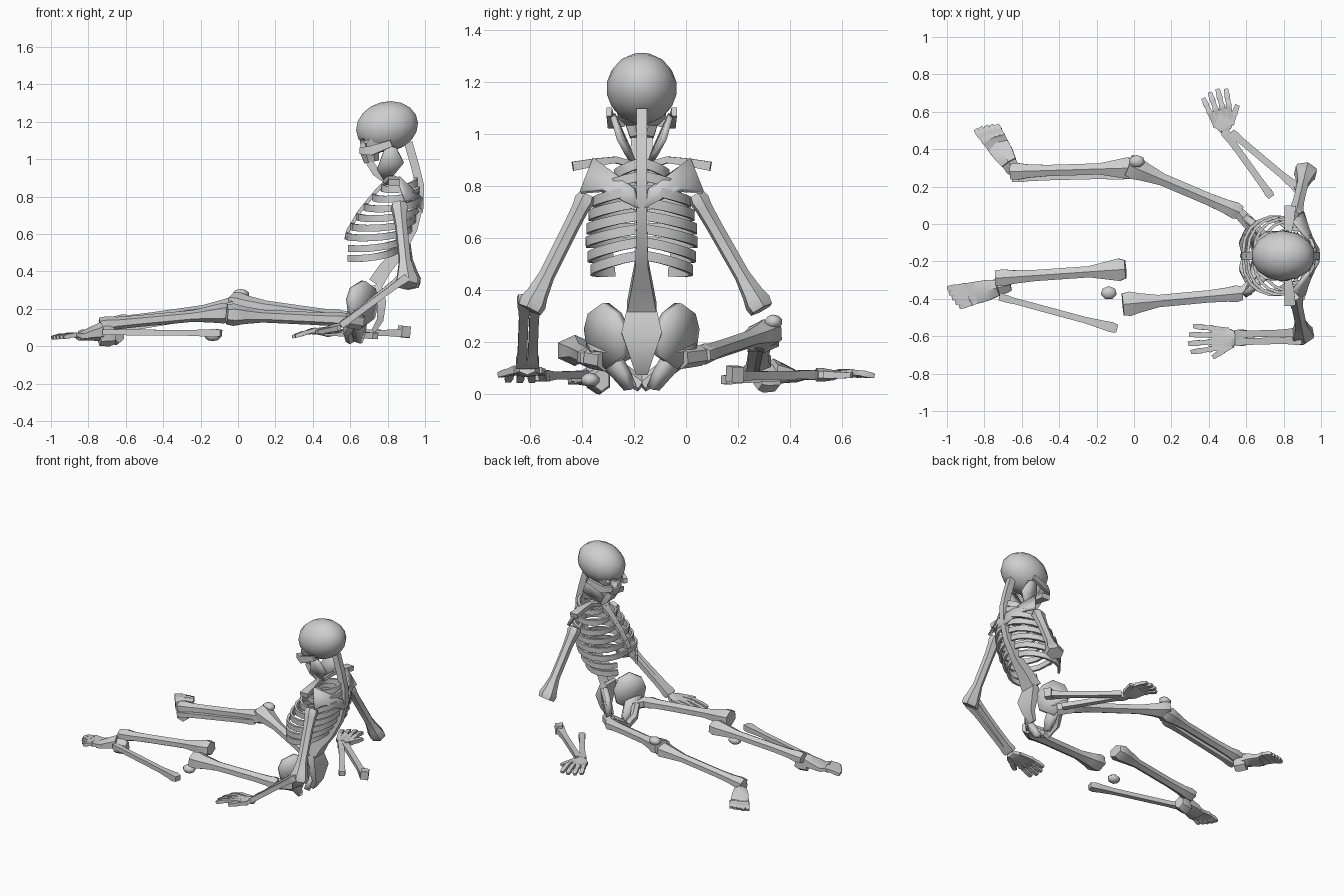
import bpy, bmesh, math
from mathutils import Vector as V

if "Cube" in bpy.data.objects:
    bpy.data.objects.remove(bpy.data.objects["Cube"])

BONE = bpy.data.materials.new("bone_grey")
BONE.use_nodes = True
BONE.diffuse_color = (0.62, 0.62, 0.62, 1)
BONE.node_tree.nodes["Principled BSDF"].inputs["Base Color"].default_value = (0.62, 0.62, 0.62, 1)
MID = -0.17          # y of the torso's plane of symmetry
UP = V((0, 0, 1))
SIDES = (("left", 1), ("right", -1))


def finish(bm, name, angle=35):
    bmesh.ops.recalc_face_normals(bm, faces=bm.faces)
    mesh = bpy.data.meshes.new(name)
    bm.to_mesh(mesh)
    bm.free()
    mesh.materials.append(BONE)
    ob = bpy.data.objects.new(name, mesh)
    bpy.context.collection.objects.link(ob)
    bpy.ops.object.select_all(action="DESELECT")
    ob.select_set(True)
    bpy.context.view_layer.objects.active = ob
    bpy.ops.object.shade_smooth_by_angle(angle=math.radians(angle))
    return ob


def loft(name, pts, sizes, sides=4, up=UP):
    """Tube through pts; each size is (width across, height along up)."""
    bm = bmesh.new()
    pts = [V(p) for p in pts]
    rings = []
    grow = 1 / math.cos(math.pi / sides)
    for i, p in enumerate(pts):
        t = (pts[min(i + 1, len(pts) - 1)] - pts[max(i - 1, 0)]).normalized()
        across = t.cross(V(up)).normalized()
        over = across.cross(t)
        w, h = sizes[i]
        ring = []
        for k in range(sides):
            a = 2 * math.pi * (k + 0.5) / sides
            ring.append(bm.verts.new(p + across * (w / 2 * grow * math.cos(a)) + over * (h / 2 * grow * math.sin(a))))
        rings.append(ring)
    for r, s in zip(rings, rings[1:]):
        for k in range(sides):
            bm.faces.new((r[k], r[(k + 1) % sides], s[(k + 1) % sides], s[k]))
    bm.faces.new(rings[0])
    bm.faces.new(rings[-1])
    return finish(bm, name)


def long_bone(name, a, b, end_a, shaft, end_b, sides=6, flat=0.8):
    """Straight bone with flared ends."""
    a, b = V(a), V(b)
    stops = ((0, end_a * 0.8), (0.05, end_a), (0.12, end_a * 0.85), (0.28, shaft), (0.7, shaft),
             (0.86, end_b * 0.8), (0.94, end_b), (1, end_b * 0.9))
    return loft(name, [a.lerp(b, t) for t, _ in stops], [(w, max(w * flat, shaft * 0.9)) for _, w in stops], sides)


def plate(name, pts, thick):
    """Thin bone blade: a fan about the centre, thickened."""
    bm = bmesh.new()
    vs = [bm.verts.new(p) for p in pts]
    mid = bm.verts.new(sum((V(p) for p in pts), V()) / len(pts))
    for i, v in enumerate(vs):
        bm.faces.new((v, vs[(i + 1) % len(vs)], mid))
    ob = finish(bm, name)
    mod = ob.modifiers.new("thickness", "SOLIDIFY")
    mod.thickness, mod.offset = thick, 0
    return ob


def ellipsoid(name, centre, radii, tilt=0, seg=14, rings=9):
    bm = bmesh.new()
    bmesh.ops.create_uvsphere(bm, u_segments=seg, v_segments=rings, radius=1)
    for v in bm.verts:
        v.co = V((v.co.x * radii[0], v.co.y * radii[1], v.co.z * radii[2]))
        x, z = v.co.x, v.co.z
        v.co.x = x * math.cos(tilt) - z * math.sin(tilt)
        v.co.z = x * math.sin(tilt) + z * math.cos(tilt)
        v.co += V(centre)
    return finish(bm, name, 60)


def digits(name, root, tip, width, thick, count, spread, lengths, s):
    """Fan of jointed metacarpals and fingers (or toes); s picks the thumb side."""
    root, tip = V(root), V(tip)
    ahead = tip - root
    size = ahead.length
    side = ahead.cross(UP).normalized() * s
    ahead.normalize()
    for i in range(count):
        f = 1 - 2 * i / (count - 1)
        a = root + side * (f * width * 0.36) + ahead * size * 0.16
        d = (ahead + side * (f * spread)).normalized()
        stops = (0, 0.1, 0.44, 0.5, 0.56, 0.72, 0.76, 0.96, 1)
        fat = (1, 0.9, 0.9, 1.15, 0.9, 0.9, 1.05, 0.85, 0.7)
        pts = [a + d * (t * size * 0.84 * lengths[i]) + UP * (0.012 * math.sin(t * math.pi)) for t in stops]
        loft(f"{name}_{i + 1}", pts, [(thick * k, thick * k * 0.8) for k in fat])


# Skull: cranium, face, cheeks and jaw
cranium = ellipsoid("cranium", (0.797, MID, 1.174), (0.172, 0.136, 0.134), math.radians(15))
face = loft("face", [(0.76, MID, 1.13), (0.71, MID, 1.07), (0.705, MID, 1.03), (0.715, MID, 0.985)],
            [(0.2, 0.15), (0.18, 0.13), (0.12, 0.10), (0.09, 0.08)], 8, (1, 0, 0.4))
for label, s in SIDES:
    socket = ellipsoid("socket", (0.645, MID + s * 0.053, 1.07), (0.05, 0.035, 0.032), 0.6)
    for ob in (cranium, face):
        cut = ob.modifiers.new("socket", "BOOLEAN")
        cut.operation, cut.object = "DIFFERENCE", socket
        bpy.context.view_layer.objects.active = ob
        bpy.ops.object.modifier_apply(modifier=cut.name)
    bpy.data.objects.remove(socket)
    y = lambda off: MID + s * off
    loft(label + "_cheekbone", [(0.66, y(0.075), 1.045), (0.71, y(0.118), 1.045), (0.82, y(0.125), 1.085)],
         [(0.03, 0.035), (0.022, 0.05), (0.02, 0.035)])
    plate(label + "_jaw_ramus", [(0.79, y(0.112), 1.075), (0.845, y(0.108), 1.06), (0.885, y(0.085), 0.98),
                                 (0.84, y(0.055), 0.925), (0.785, y(0.03), 0.885), (0.745, y(0.055), 0.95)], 0.022)
loft("chin", [(0.79, MID, 0.885), (0.74, MID, 0.93), (0.70, MID, 0.985)],
     [(0.06, 0.03), (0.085, 0.045), (0.08, 0.035)], 4, (0.75, 0, 0.65))

# Spine and sternum
loft("spine", [(0.91, MID, 1.09), (0.945, MID, 0.97), (0.972, MID, 0.86), (0.97, MID, 0.76), (0.935, MID, 0.63),
               (0.86, MID, 0.5), (0.79, MID, 0.42), (0.735, MID, 0.335)],
     [(0.04, 0.045)] * 4 + [(0.042, 0.05), (0.05, 0.06), (0.08, 0.07), (0.112, 0.08)], 4, (1, 0, 0))
loft("sternum", [(0.785, MID, 0.875), (0.74, MID, 0.83), (0.65, MID, 0.72), (0.59, MID, 0.62), (0.575, MID, 0.57)],
     [(0.07, 0.02), (0.05, 0.02), (0.045, 0.02), (0.04, 0.02), (0.02, 0.015)], 4, (1, 0, 0))


def pick(values, t):
    """Linear interpolation through evenly spaced values."""
    u = t * (len(values) - 1)
    i = min(int(u), len(values) - 2)
    return values[i] + (values[i + 1] - values[i]) * (u - i)


# Rib cage: every rib slopes down and forward
COUNT = 8
for i in range(COUNT):
    t = i / (COUNT - 1)
    back, front = pick((0.955, 0.97, 0.955, 0.92, 0.86), t), pick((0.77, 0.69, 0.62, 0.575, 0.575), t)
    half = pick((0.1, 0.18, 0.205, 0.21, 0.19), t)
    high, low = 0.89 - 0.355 * t, 0.85 - 0.365 * t
    reach = 0.84 if i > COUNT - 3 else 1
    for label, s in SIDES:
        path = []
        for k in range(10):
            a = math.pi * reach * k / 9
            path.append(((back + front) / 2 + (back - front) / 2 * math.cos(a),
                         MID + s * half * math.sin(a) ** 0.8, high + (low - high) * k / 9 - 0.03 * math.sin(a)))
        loft(f"{label}_rib_{i + 1}", path, [(0.016, 0.037)] * 10)

# Shoulder girdle and pelvis, mirrored about the torso plane
for label, s in SIDES:
    y = lambda off: MID + s * off
    loft(label + "_clavicle", [(0.79, y(0.015), 0.875), (0.82, y(0.1), 0.9), (0.83, y(0.18), 0.89), (0.835, y(0.265), 0.875)],
         [(0.035, 0.025), (0.035, 0.025), (0.05, 0.03), (0.06, 0.035)])
    plate(label + "_scapula", [(0.855, y(0.183), 0.905), (0.9, y(0.235), 0.775), (0.93, y(0.15), 0.785),
                               (0.98, y(0.01), 0.715), (0.983, y(0.03), 0.79)], 0.022)
    plate(label + "_ilium", [(0.74, y(0.055), 0.24), (0.725, y(0.09), 0.31), (0.67, y(0.14), 0.35), (0.61, y(0.195), 0.31),
                             (0.59, y(0.21), 0.25), (0.60, y(0.2), 0.18), (0.65, y(0.13), 0.1), (0.72, y(0.06), 0.15)], 0.035)
    plate(label + "_ischium", [(0.61, y(0.2), 0.2), (0.62, y(0.15), 0.12), (0.635, y(0.06), 0.02), (0.65, y(0.03), 0.025),
                               (0.67, y(0.055), 0.08), (0.68, y(0.1), 0.16)], 0.04)
    loft(label + "_pubis", [(0.62, y(0.14), 0.13), (0.585, y(0.07), 0.08), (0.6, y(0.0), 0.035)],
         [(0.05, 0.06), (0.045, 0.06), (0.045, 0.05)], 6)
loft("sacrum", [(0.74, MID, 0.33), (0.768, MID, 0.235), (0.76, MID, 0.14), (0.725, MID, 0.08)],
     [(0.11, 0.05), (0.155, 0.05), (0.085, 0.035), (0.045, 0.025)], 4, (1, 0, 0))

# Left arm: the lower arm lies loose on the ground
long_bone("left_humerus", (0.86, 0.04, 0.765), (0.92, 0.29, 0.325), 0.085, 0.06, 0.115)
long_bone("left_ulna", (0.895, 0.175, 0.07), (0.52, 0.49, 0.075), 0.055, 0.036, 0.045, 4)
long_bone("left_radius", (0.735, 0.145, 0.055), (0.48, 0.50, 0.075), 0.045, 0.036, 0.05, 4)
loft("left_elbow_tip", [(0.91, 0.20, 0.075), (0.865, 0.175, 0.08)], [(0.05, 0.06)] * 2)

# Right arm: bent, with the palm on the ground
long_bone("right_humerus", (0.86, -0.38, 0.765), (0.905, -0.60, 0.325), 0.085, 0.06, 0.115)
long_bone("right_ulna", (0.905, -0.62, 0.37), (0.55, -0.63, 0.11), 0.055, 0.036, 0.045, 4)
long_bone("right_radius", (0.875, -0.58, 0.37), (0.55, -0.59, 0.11), 0.05, 0.036, 0.05, 4)

# Hands: wrist block, palm, fingers and thumb
for label, wrist, tip, s in (("left", (0.49, 0.50, 0.075), (0.425, 0.715, 0.07), 1),
                             ("right", (0.55, -0.61, 0.10), (0.29, -0.615, 0.05), -1)):
    w, e = V(wrist), V(tip)
    loft(label + "_palm", [w, w.lerp(e, 0.12), w.lerp(e, 0.3), w.lerp(e, 0.52) + UP * 0.01],
         [(0.06, 0.045), (0.095, 0.045), (0.11, 0.035), (0.12, 0.018)], 6)
    digits(label + "_finger", wrist, tip, 0.12, 0.029, 4, 0.13, (0.94, 1, 0.97, 0.87), s)
    out = (e - w).cross(UP).normalized() * s
    a, b = w.lerp(e, 0.1) + out * 0.035, w.lerp(e, 0.5) + out * 0.1
    loft(label + "_thumb", [a, a.lerp(b, 0.45), a.lerp(b, 0.55), b], [(0.035, 0.03), (0.028, 0.024), (0.032, 0.026), (0.025, 0.02)])

# Left leg: joined at the raised knee
long_bone("left_femur", (0.57, 0.06, 0.15), (-0.03, 0.315, 0.235), 0.09, 0.066, 0.125)
loft("left_femur_neck", [(0.56, 0.06, 0.15), (0.64, -0.02, 0.14)], [(0.06, 0.07), (0.075, 0.075)], 6)
ellipsoid("left_patella", (0.015, 0.335, 0.278), (0.046, 0.036, 0.028), 0, 7, 5)
long_bone("left_tibia", (0.0, 0.30, 0.215), (-0.66, 0.28, 0.122), 0.115, 0.06, 0.09)
long_bone("left_fibula", (-0.04, 0.26, 0.185), (-0.65, 0.245, 0.085), 0.045, 0.032, 0.045, 4)

# Right leg: loose bones spread on the ground
long_bone("right_femur", (0.58, -0.37, 0.14), (-0.06, -0.43, 0.17), 0.09, 0.066, 0.13)
loft("right_femur_neck", [(0.58, -0.37, 0.14), (0.65, -0.31, 0.13)], [(0.06, 0.07), (0.075, 0.075)], 6)
ellipsoid("right_patella", (-0.135, -0.368, 0.055), (0.046, 0.038, 0.028), 0, 7, 5)
long_bone("right_tibia", (-0.045, -0.242, 0.18), (-0.74, -0.29, 0.115), 0.12, 0.06, 0.09)
long_bone("right_fibula", (-0.09, -0.56, 0.07), (-0.72, -0.39, 0.075), 0.055, 0.034, 0.04, 4)

# Feet: heel, instep and toes
for label, heel, tip, s in (("left", (-0.635, 0.275, 0.06), (-0.80, 0.535, 0.07), -1),
                            ("right", (-0.66, -0.325, 0.055), (-0.985, -0.40, 0.045), 1)):
    h, e = V(heel), V(tip)
    loft(label + "_heel", [h, h.lerp(e, 0.08), h.lerp(e, 0.25)], [(0.06, 0.075), (0.08, 0.095), (0.08, 0.09)], 6)
    loft(label + "_instep", [h.lerp(e, 0.2) + UP * 0.025, h.lerp(e, 0.38) + UP * 0.015, h.lerp(e, 0.6)],
         [(0.085, 0.09), (0.11, 0.065), (0.12, 0.035)], 6)
    digits(label + "_toe", h.lerp(e, 0.38), tip, 0.12, 0.03, 5, 0.08, (1, 0.98, 0.92, 0.85, 0.76), s)
